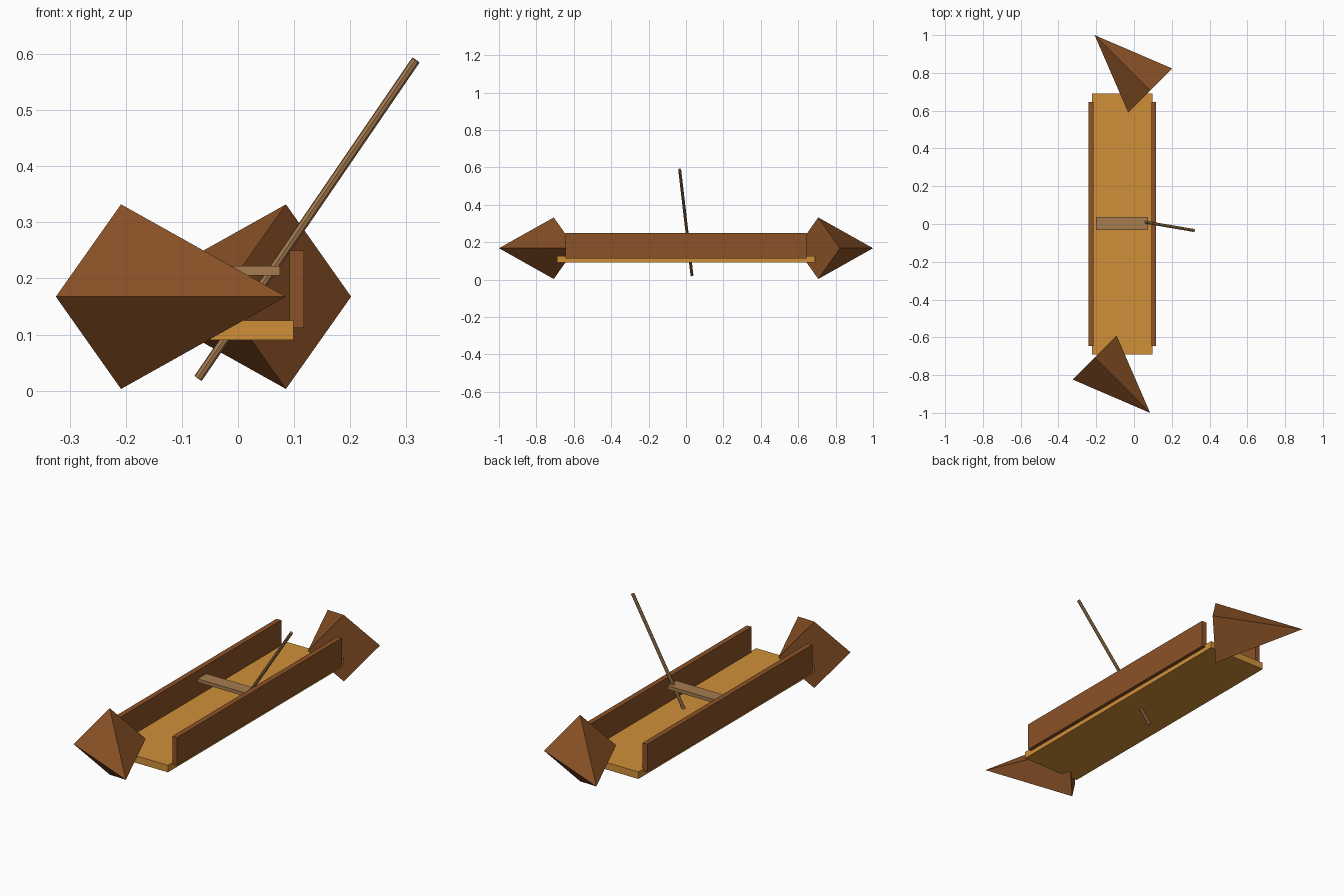
import bpy
from mathutils import Vector

if "Cube" in bpy.data.objects:
    bpy.data.objects.remove(bpy.data.objects["Cube"])


def material(name, rgb):
    m = bpy.data.materials.new(name)
    m.diffuse_color = (*rgb, 1)
    m.use_nodes = True
    m.node_tree.nodes["Principled BSDF"].inputs["Base Color"].default_value = m.diffuse_color
    return m


FLOOR = material("light_wood", (0.63, 0.28, 0.04))
HULL = material("dark_wood", (0.26, 0.085, 0.02))
TRIM = material("pale_wood", (0.38, 0.20, 0.08))
CX = -0.0615  # centreline of the boat


def box(name, lo, hi, mat):
    lo, hi = Vector(lo), Vector(hi)
    bpy.ops.mesh.primitive_cube_add(size=1, location=(lo + hi) / 2)
    o = bpy.context.object
    o.name = name
    o.scale = hi - lo
    o.data.materials.append(mat)


def rod(name, a, b, r1, r2, sides, mat):
    a, b = Vector(a), Vector(b)
    bpy.ops.mesh.primitive_cone_add(vertices=sides, radius1=r1, radius2=r2,
                                    depth=(b - a).length, location=(a + b) / 2)
    o = bpy.context.object
    o.name = name
    o.rotation_euler = (b - a).to_track_quat('Z', 'Y').to_euler()
    o.data.materials.append(mat)


# Floor and seat plank
box("floor", (-0.222, -0.69, 0.09), (0.099, 0.69, 0.125), FLOOR)
box("seat", (-0.20, -0.032, 0.205), (0.075, 0.036, 0.222), TRIM)

# Side walls, and pyramids at bow and stern (each end turned half a circle)
for s, wall, end in ((1, "right_wall", "bow"), (-1, "left_wall", "stern")):
    x0, x1 = sorted((CX + s * 0.153, CX + s * 0.179))
    box(wall, (x0, -0.645, 0.112), (x1, 0.645, 0.25), HULL)
    rod(end, (CX - s * 0.147, -s * 0.707, 0.1675),
        (CX + s * 0.147, -s * 1.0, 0.1675), 0.1645, 0, 4, HULL)

# Oar leaning over the side
rod("oar", (-0.071, 0.032, 0.022), (0.317, -0.034, 0.589), 0.008, 0.008, 8, TRIM)
